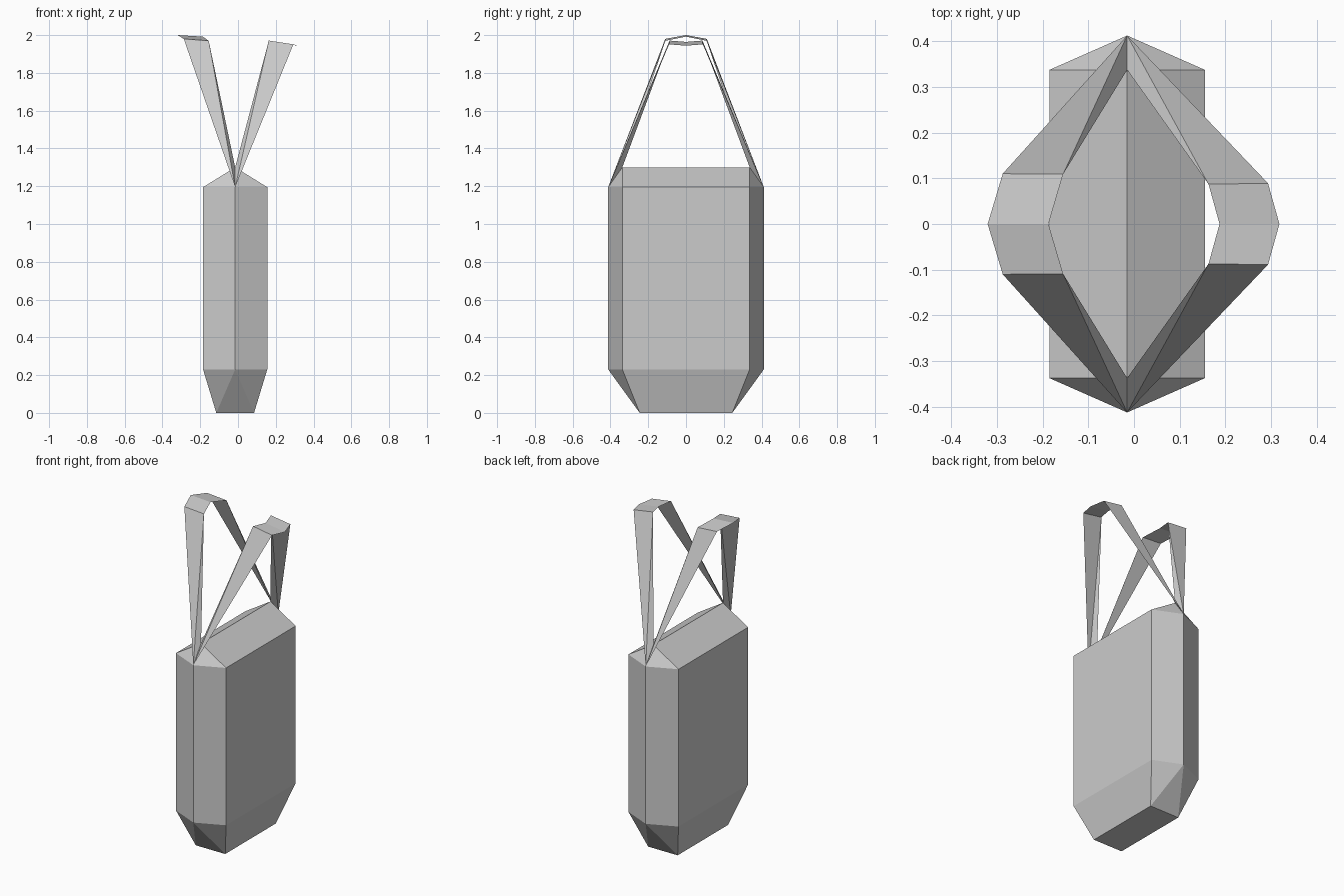
import bpy, bmesh

if "Cube" in bpy.data.objects:
    bpy.data.objects.remove(bpy.data.objects["Cube"])

CX = -0.015          # middle line of the bag body
RIDGE_END = (CX, 0.337, 1.30)
SIDE_TIP = (CX, 0.412, 1.195)


def mirror_y(p):
    return (p[0], -p[1], p[2])


def finish(name, bm):
    mesh = bpy.data.meshes.new(name)
    bm.to_mesh(mesh)
    bm.free()
    obj = bpy.data.objects.new(name, mesh)
    bpy.context.collection.objects.link(obj)
    return obj


# Bag body: six-sided block with a roof ridge and a tapered rectangular base
def make_body():
    quarter = [(0.10, 0.245, 0.0),
               (0.17, 0.337, 0.23), (0.17, 0.337, 1.195),
               (0.0, 0.412, 0.23), (0.0, 0.412, 1.195),
               (0.0, 0.337, 1.30)]
    points = {(CX + sx * x, sy * y, z)
              for x, y, z in quarter for sx in (-1, 1) for sy in (-1, 1)}
    bm = bmesh.new()
    for p in sorted(points):
        bm.verts.new(p)
    bmesh.ops.convex_hull(bm, input=bm.verts[:])
    bmesh.ops.dissolve_limit(bm, angle_limit=0.01,
                             verts=bm.verts[:], edges=bm.edges[:])
    bmesh.ops.recalc_face_normals(bm, faces=bm.faces[:])
    return finish("bag_body", bm)


# Strap: thin folded sheet, a wide grip with two tapering legs
def make_strap(name, outer, inner, outer_mid, inner_mid):
    bm = bmesh.new()
    mids = [bm.verts.new(outer_mid), bm.verts.new(inner_mid)]
    for flip in (False, True):
        pts = [outer, inner, SIDE_TIP, RIDGE_END]
        o, i, tip, ridge = [bm.verts.new(mirror_y(p) if flip else p) for p in pts]
        bm.faces.new((mids[0], mids[1], i, o))
        bm.faces.new((o, i, tip))
        bm.faces.new((i, ridge, tip))
    bmesh.ops.recalc_face_normals(bm, faces=bm.faces[:])
    bm.faces.ensure_lookup_table()
    if bm.faces[0].normal.z < 0:
        bmesh.ops.reverse_faces(bm, faces=bm.faces[:])
    return finish(name, bm)


make_body()
make_strap("left_strap", (-0.287, 0.11, 1.98), (-0.155, 0.109, 1.97),
           (-0.32, 0.0, 2.0), (-0.187, 0.0, 1.992))
make_strap("right_strap", (0.293, 0.089, 1.951), (0.163, 0.087, 1.971),
           (0.318, 0.0, 1.944), (0.187, 0.0, 1.964))
